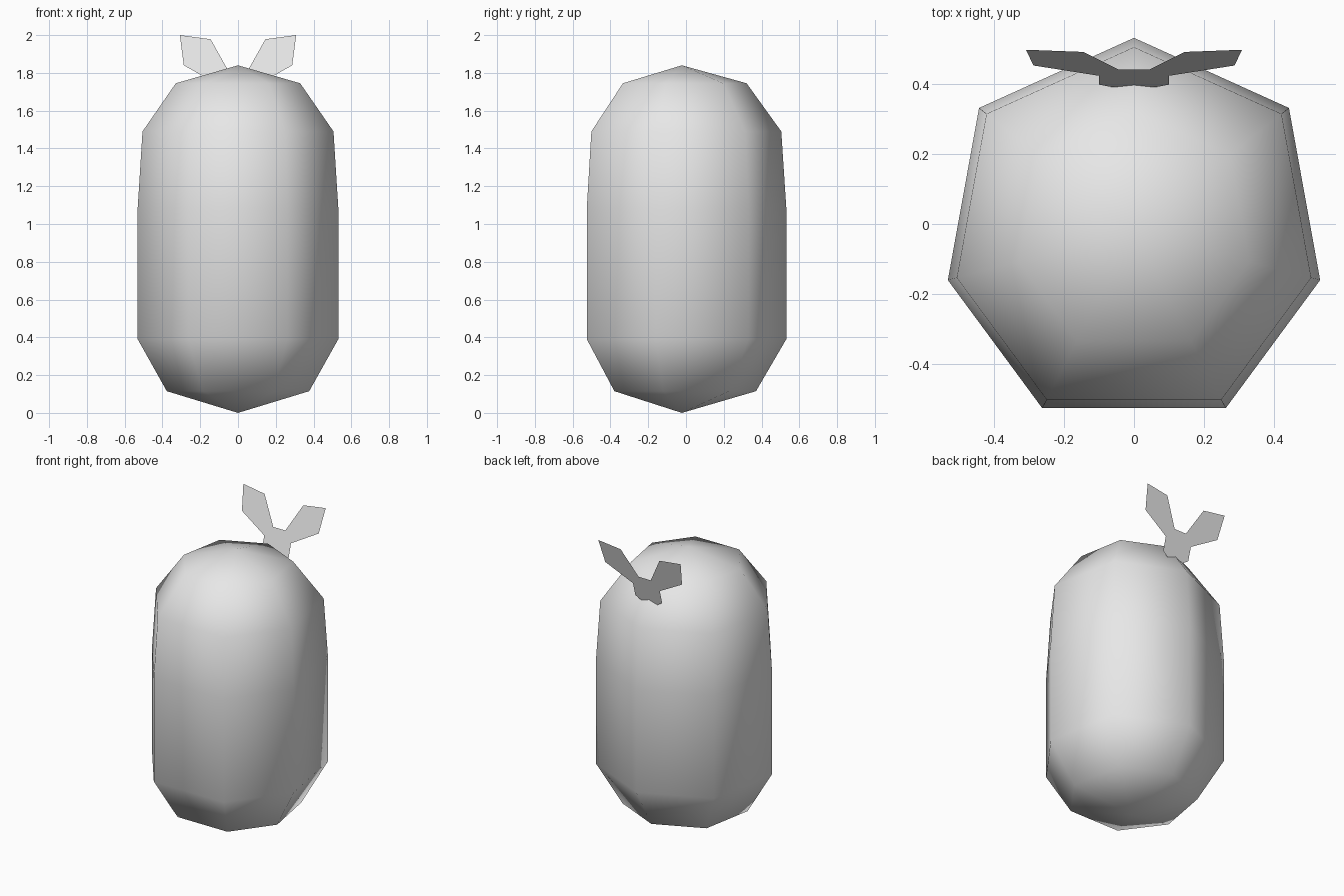
import bpy
import bmesh

if "Cube" in bpy.data.objects:
    bpy.data.objects.remove(bpy.data.objects["Cube"], do_unlink=True)

# Single flat colour
grey = bpy.data.materials.new("light_grey")
grey.use_nodes = True
grey.diffuse_color = (0.8, 0.8, 0.8, 1)
grey.node_tree.nodes["Principled BSDF"].inputs["Base Color"].default_value = (0.8, 0.8, 0.8, 1)


def make_object(name, bm):
    bmesh.ops.recalc_face_normals(bm, faces=bm.faces)
    mesh = bpy.data.meshes.new(name)
    bm.to_mesh(mesh)
    bm.free()
    mesh.materials.append(grey)
    obj = bpy.data.objects.new(name, mesh)
    bpy.context.collection.objects.link(obj)
    return obj


# Body: a seven-sided outline scaled up through rings, closed by a point at each end
CENTRE_Y = -0.022
half = [(0.442, 0.331), (0.531, -0.16), (0.262, -0.525)]
outline = [(0, 0.531)] + half + [(-x, y) for x, y in reversed(half)]
rings = [(0.115, 0.71), (0.39, 1.0), (1.085, 1.0), (1.49, 0.952), (1.745, 0.62)]

bm = bmesh.new()
loops = [[bm.verts.new((x * s, CENTRE_Y + (y - CENTRE_Y) * s, z)) for x, y in outline]
         for z, s in rings]
bottom = bm.verts.new((0, CENTRE_Y, 0))
top = bm.verts.new((0, CENTRE_Y, 1.84))
n = len(outline)
for i in range(n):
    j = (i + 1) % n
    for low, high in zip(loops, loops[1:]):
        bm.faces.new((low[i], low[j], high[j], high[i]))
    bm.faces.new((bottom, loops[0][j], loops[0][i]))
    bm.faces.new((top, loops[-1][i], loops[-1][j]))
for face in bm.faces:
    face.smooth = True
make_object("body", bm)


# Bow: thin sheets on a plane leaning backwards, mirrored left to right
def bow_sheet(name, points):
    bm = bmesh.new()
    bm.faces.new([bm.verts.new((x, 0.497 - 0.28 * (2 - z), z)) for x, z in points])
    obj = make_object(name, bm)
    mirror = obj.modifiers.new("mirror", 'MIRROR')
    mirror.use_clip = True


bow_sheet("bow_knot", [(0, 1.64), (0.06, 1.618), (0.1, 1.645), (0.1, 1.735),
                       (0.045, 1.80), (0, 1.80)])
bow_sheet("bow_wings", [(0.1, 1.735), (0.287, 1.84), (0.308, 2.0), (0.145, 1.978),
                        (0.045, 1.80)])
